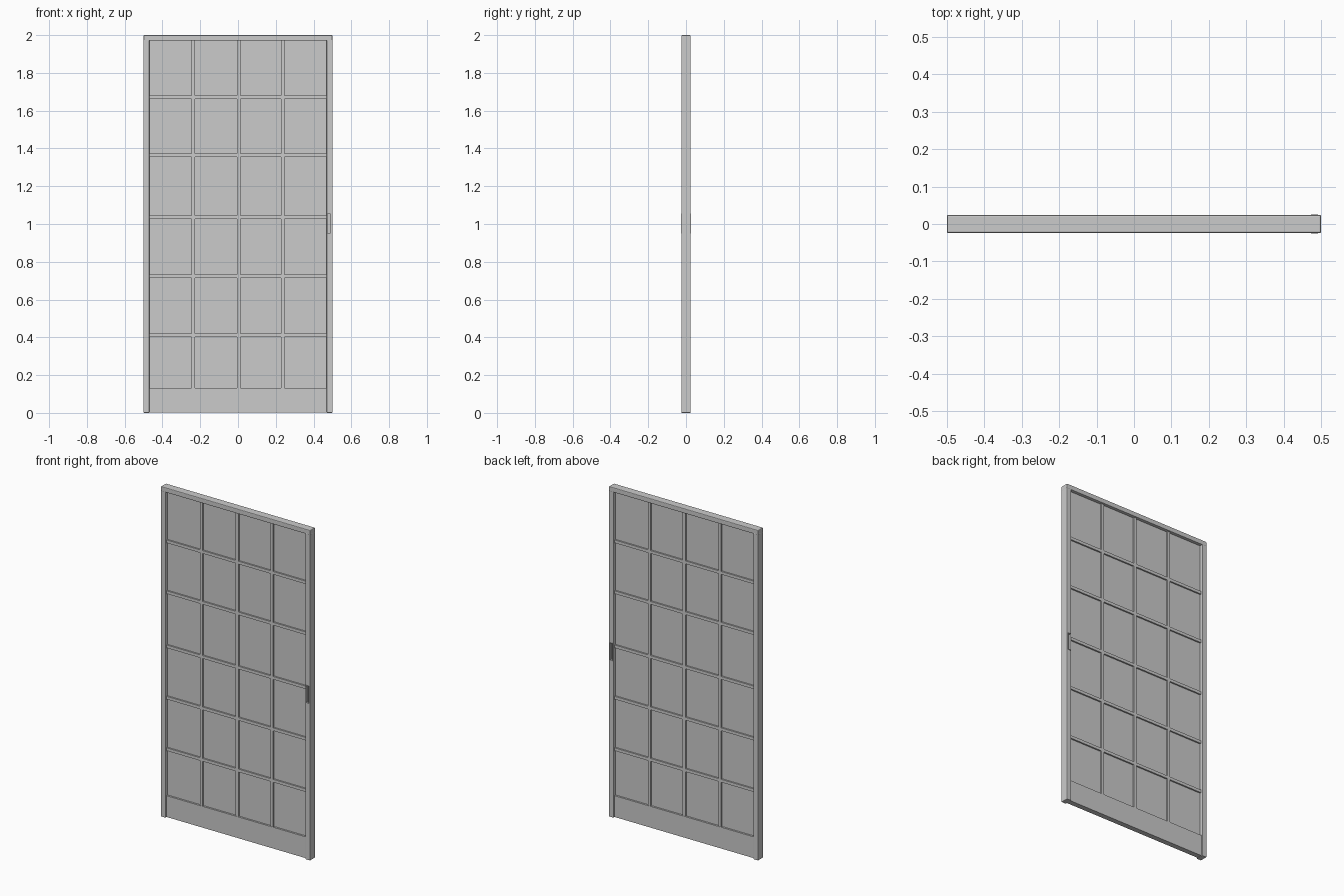
import bpy, bmesh
from mathutils import Vector

if "Cube" in bpy.data.objects:
    bpy.data.objects.remove(bpy.data.objects["Cube"])


def box(name, x0, x1, d, z0, z1, bevel=0.0, y=None):
    """Box spanning x0..x1 and z0..z1, with half depth d (or y range)."""
    y0, y1 = y if y else (-d, d)
    bm = bmesh.new()
    bmesh.ops.create_cube(bm, size=1)
    bmesh.ops.scale(bm, vec=(x1 - x0, y1 - y0, z1 - z0), verts=bm.verts)
    bmesh.ops.translate(bm, vec=((x0 + x1) / 2, (y0 + y1) / 2, (z0 + z1) / 2), verts=bm.verts)
    me = bpy.data.meshes.new(name)
    bm.to_mesh(me)
    bm.free()
    ob = bpy.data.objects.new(name, me)
    bpy.context.collection.objects.link(ob)
    if bevel:
        m = ob.modifiers.new("edge_bevel", 'BEVEL')
        m.width = bevel
        m.segments = 2
    return ob


D = 0.024          # frame half depth
IN_X = 0.469       # inner edge of the stiles
TOP, BOTTOM = 1.971, 0.132
BAR = 0.009        # half width of a lattice bar

# Outer frame
box("left_stile", -0.5, -IN_X, D, 0, TOP + 0.005, 0.003)
right_stile = box("right_stile", IN_X, 0.5, D, 0, TOP + 0.005, 0.003)
box("top_rail", -0.5, 0.5, D, TOP, 2.0, 0.004)
box("bottom_rail", -IN_X, IN_X, 0.016, 0.003, BOTTOM)

# Thin infill sheet
box("panel_sheet", -IN_X, IN_X, 0.005, BOTTOM, TOP)

# Lattice: full-height uprights, crossbars fitted between them
uprights = [-0.236, 0.003, 0.237]
for i, x in enumerate(uprights):
    box(f"lattice_upright_{i}", x - BAR, x + BAR, 0.014, BOTTOM, TOP)
edges = [-IN_X] + [v for x in uprights for v in (x - BAR, x + BAR)] + [IN_X]
for r, z in enumerate([0.412, 0.724, 1.035, 1.363, 1.671]):
    for c in range(4):
        box(f"lattice_crossbar_{r}_{c}", edges[2 * c], edges[2 * c + 1], 0.014, z - BAR, z + BAR)

# Recessed finger pulls on both faces of the right stile
for side, s in (("front", -1), ("back", 1)):
    span = sorted((s * 0.010, s * 0.026))
    pull = box(f"{side}_finger_pull", 0.473, 0.492, 0, 0.95, 1.056, y=span)
    bm = bmesh.new()
    bm.from_mesh(pull.data)
    bm.normal_update()
    face = max(bm.faces, key=lambda f: f.normal.y * s)
    bmesh.ops.inset_individual(bm, faces=[face], thickness=0.003)
    floor = bmesh.ops.extrude_discrete_faces(bm, faces=[face])["faces"][0]
    bmesh.ops.translate(bm, vec=Vector((0, -s * 0.013, 0)), verts=floor.verts)
    bm.to_mesh(pull.data)
    bm.free()

    # Pocket cut in the stile to receive the pull
    cutter = box(f"{side}_pull_cutter", 0.4735, 0.4915, 0, 0.9505, 1.0555,
                 y=sorted((s * 0.0105, s * 0.04)))
    cutter.hide_render = True
    cutter.hide_viewport = False
    cutter.display_type = 'WIRE'
    m = right_stile.modifiers.new(f"{side}_pocket", 'BOOLEAN')
    m.object = cutter
    m.operation = 'DIFFERENCE'
    m.solver = 'EXACT'
